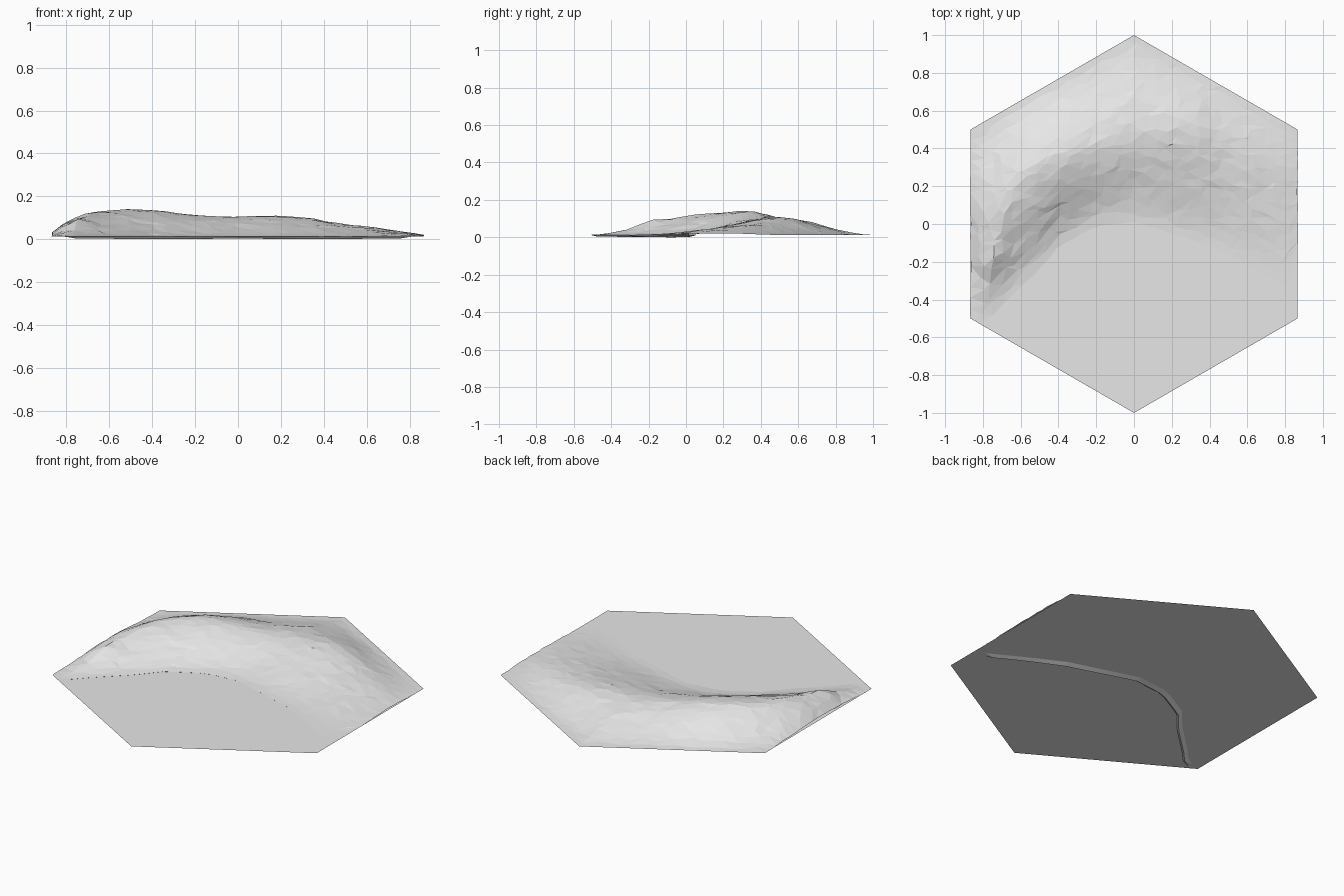
import bpy
import bmesh
import math
import random
from mathutils import Vector

random.seed(4)
if "Cube" in bpy.data.objects:
    bpy.data.objects.remove(bpy.data.objects["Cube"], do_unlink=True)

HALF = math.sqrt(3) / 2     # half width of the hexagon
BASE = 0.012                # height of the flat ground

# Outlines across x: foot of the slope, ridge position, ridge height
FOOT = [(-.87, -.5), (-.79, -.53), (-.7, -.43), (-.5, -.24), (-.4, -.12), (-.2, -.01), (0, .01),
        (.2, -.05), (.4, -.11), (.6, -.21), (.78, -.31), (.82, -.33), (.87, -.2)]
RIDGE = [(-.87, 0), (-.75, .03), (-.6, .25), (-.45, .33), (-.2, .4), (0, .5), (.3, .5), (.6, .36), (.87, .2)]
HEIGHT = [(-.87, .028), (-.8, .08), (-.7, .123), (-.5, .14), (-.4, .135), (-.2, .109), (0, .105),
          (.2, .107), (.35, .095), (.5, .067), (.6, .06), (.7, .045), (.87, .019)]


def sample(points, x):
    for (x0, a), (x1, b) in zip(points, points[1:]):
        if x <= x1:
            return a + (b - a) * (x - x0) / (x1 - x0)
    return points[-1][1]


def ease(t):
    t = max(0, min(1, t))
    return t * t * (3 - 2 * t)


def hill_point(x, t):
    """Point on the hill: t runs from the foot (0) to the back rim (1)."""
    foot, ridge, top = (sample(p, x) for p in (FOOT, RIDGE, HEIGHT))
    rim = 1 - abs(x) / math.sqrt(3)
    y = foot + (rim - foot) * t
    if y < ridge:
        rise = ease(((y - foot) / (ridge - foot)) ** 0.95)
    else:
        rise = 1 - ease((y - ridge) / (rim - ridge))
    z = BASE + 0.001 + (top - BASE) * rise
    # Small knoll near the left corner
    if t > 0:
        z += 0.022 * math.exp(-((x + .75) / .06) ** 2 - ((y + .19) / .09) ** 2)
    return Vector((x, y, z))


grey = bpy.data.materials.new("light grey")
grey.use_nodes = True
colour = (0.8, 0.8, 0.8, 1)
grey.diffuse_color = colour
grey.node_tree.nodes["Principled BSDF"].inputs["Base Color"].default_value = colour


def add_object(name, bm):
    mesh = bpy.data.meshes.new(name)
    bm.to_mesh(mesh)
    bm.free()
    mesh.materials.append(grey)
    obj = bpy.data.objects.new(name, mesh)
    bpy.context.collection.objects.link(obj)
    return obj


# Flat hexagonal ground
bm = bmesh.new()
corners = [math.radians(90 + 60 * i) for i in range(6)]
bm.faces.new([bm.verts.new((math.cos(a), math.sin(a), BASE)) for a in corners])
add_object("ground_hexagon", bm)

# Hill: a grid fitted between its foot and the back rim
bm = bmesh.new()
COLS, ROWS = 30, 18
bmesh.ops.create_grid(bm, x_segments=COLS, y_segments=ROWS, size=1)
foot_edges = [e for e in bm.edges if all(v.co.y < -0.999 for v in e.verts)]
for v in bm.verts:
    u, t = v.co.x, (v.co.y + 1) / 2
    side, end = abs(u) > 0.999, t < 0.001 or t > 0.999
    if not side and not end:
        u += random.uniform(-.35, .35) * 2 / COLS
        t += random.uniform(-.35, .35) / ROWS
    v.co = hill_point(u * HALF, t)
    if not end:
        v.co.z += random.uniform(-.0025, .0025) * min(1, (v.co.z - BASE) / .03)
    if side and not end:
        v.co.x += random.uniform(-.004, .004)

# Thin lip tucked below the ground along the foot
for shift, level in ((.015, 0), (.03, BASE)):
    made = bmesh.ops.extrude_edge_only(bm, edges=foot_edges)["geom"]
    foot_edges = [g for g in made if isinstance(g, bmesh.types.BMEdge)]
    for v in made:
        if isinstance(v, bmesh.types.BMVert):
            v.co.y += shift
            wave = 0.5 + 0.5 * math.cos(9 * v.co.x)
            v.co.z = level + (0.003 * wave if level == 0 else 0)
            if abs(v.co.x) > .78:
                v.co.z = BASE
bmesh.ops.triangulate(bm, faces=bm.faces[:], quad_method='SHORT_EDGE')
bmesh.ops.recalc_face_normals(bm, faces=bm.faces[:])
up = sum(f.normal.z * f.calc_area() for f in bm.faces)
if up < 0:
    bmesh.ops.reverse_faces(bm, faces=bm.faces[:])
add_object("hill", bm)
